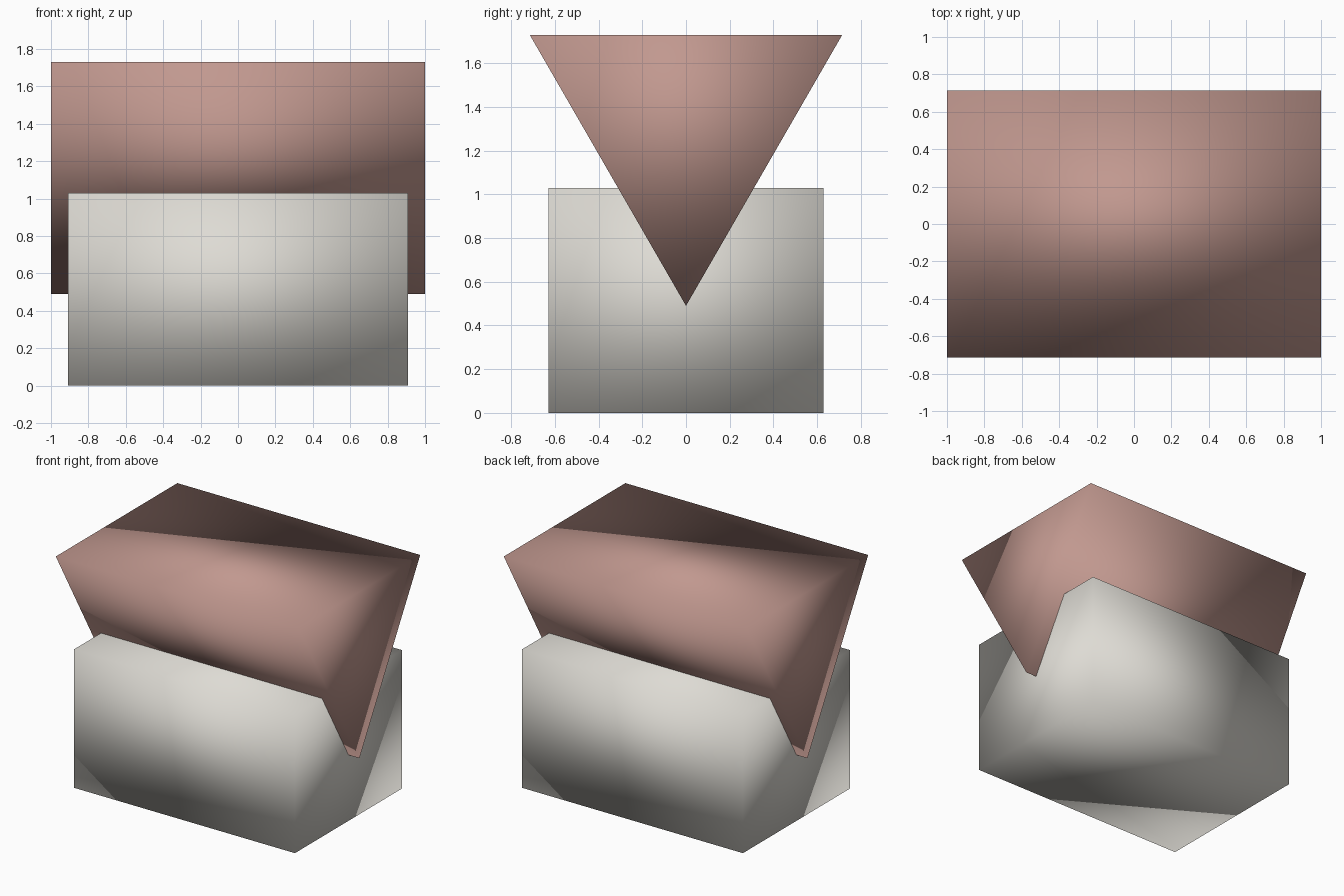
import bpy

if "Cube" in bpy.data.objects:
    bpy.data.objects.remove(bpy.data.objects["Cube"])


def material(name, color):
    mat = bpy.data.materials.new(name)
    mat.diffuse_color = (*color, 1.0)
    mat.use_nodes = True
    mat.node_tree.nodes["Principled BSDF"].inputs["Base Color"].default_value = mat.diffuse_color
    return mat


def extrude_along_x(name, profile, half_length, mat):
    """Closed, smooth-shaded prism from a (y, z) profile, counter-clockwise seen from +x."""
    n = len(profile)
    verts = [(x, y, z) for x in (-half_length, half_length) for y, z in profile]
    faces = [tuple(reversed(range(n))), tuple(range(n, 2 * n))]
    faces += [(i, (i + 1) % n, n + (i + 1) % n, n + i) for i in range(n)]
    mesh = bpy.data.meshes.new(name)
    mesh.from_pydata(verts, [], faces)
    mesh.materials.append(mat)
    mesh.shade_smooth()
    obj = bpy.data.objects.new(name, mesh)
    bpy.context.collection.objects.link(obj)
    return obj


wall = material("warm_white", (0.73, 0.71, 0.66))
clay = material("dusty_pink", (0.533, 0.314, 0.275))

# Box body
extrude_along_x("body", [(-0.63, 0), (0.63, 0), (0.63, 1.03), (-0.63, 1.03)], 0.91, wall)

# Inverted triangular roof, point sunk into the body
extrude_along_x("roof", [(0, 0.49), (0.715, 1.73), (-0.715, 1.73)], 1.0, clay)
